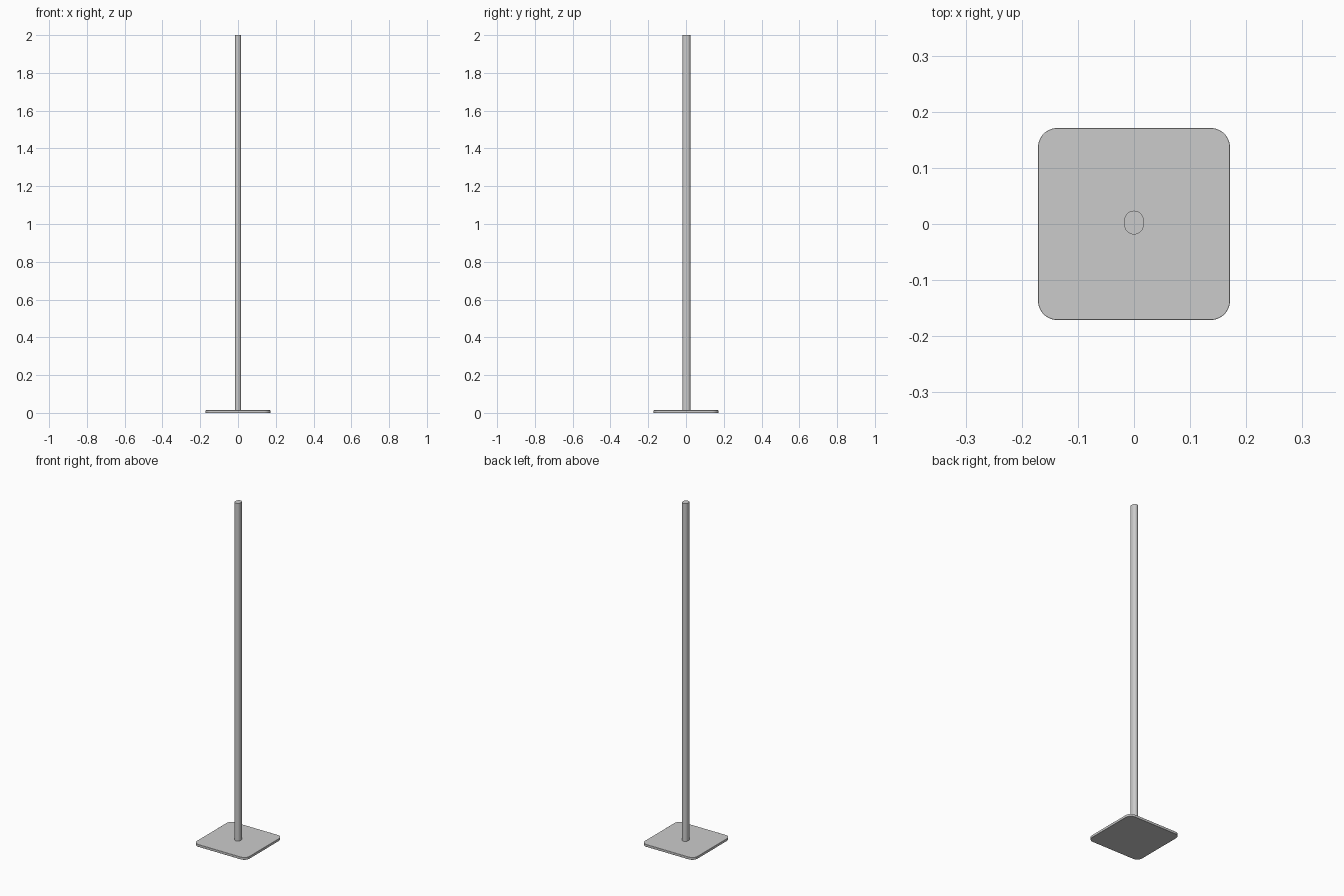
import bpy, bmesh
from math import cos, sin, pi

if "Cube" in bpy.data.objects:
    bpy.data.objects.remove(bpy.data.objects["Cube"])


def rounded_outline(hx, hy, r, seg, cy=0.0):
    """Rounded rectangle outline, half sizes hx, hy and corner radius r."""
    pts = []
    for i, (sx, sy) in enumerate([(1, 1), (-1, 1), (-1, -1), (1, -1)]):
        for k in range(seg + 1):
            a = (i + k / seg) * pi / 2
            pts.append((sx * (hx - r) + r * cos(a), cy + sy * (hy - r) + r * sin(a)))
    return pts


def extrude_outline(name, pts, z0, z1, bevel=0.0):
    bm = bmesh.new()
    face = bm.faces.new([bm.verts.new((x, y, z0)) for x, y in pts])
    top = bmesh.ops.extrude_face_region(bm, geom=[face])
    for v in top["geom"]:
        if isinstance(v, bmesh.types.BMVert):
            v.co.z = z1
    bmesh.ops.remove_doubles(bm, verts=bm.verts, dist=1e-5)
    bmesh.ops.recalc_face_normals(bm, faces=bm.faces)
    mesh = bpy.data.meshes.new(name)
    bm.to_mesh(mesh)
    bm.free()
    ob = bpy.data.objects.new(name, mesh)
    bpy.context.collection.objects.link(ob)
    if bevel:
        mod = ob.modifiers.new("edge_bevel", "BEVEL")
        mod.width, mod.segments, mod.limit_method = bevel, 2, "ANGLE"
        mod.angle_limit = pi / 3
    bpy.ops.object.select_all(action="DESELECT")
    ob.select_set(True)
    bpy.context.view_layer.objects.active = ob
    bpy.ops.object.shade_smooth_by_angle(angle=pi / 6)
    return ob


# Square foot plate with rounded corners
extrude_outline("base_plate", rounded_outline(0.171, 0.171, 0.034, 10), 0.0, 0.014, 0.001)

# Tall oval post: two half rounds joined by short flat sides
extrude_outline("post", rounded_outline(0.0172, 0.0212, 0.0172, 12, 0.0025), 0.014, 2.0)
